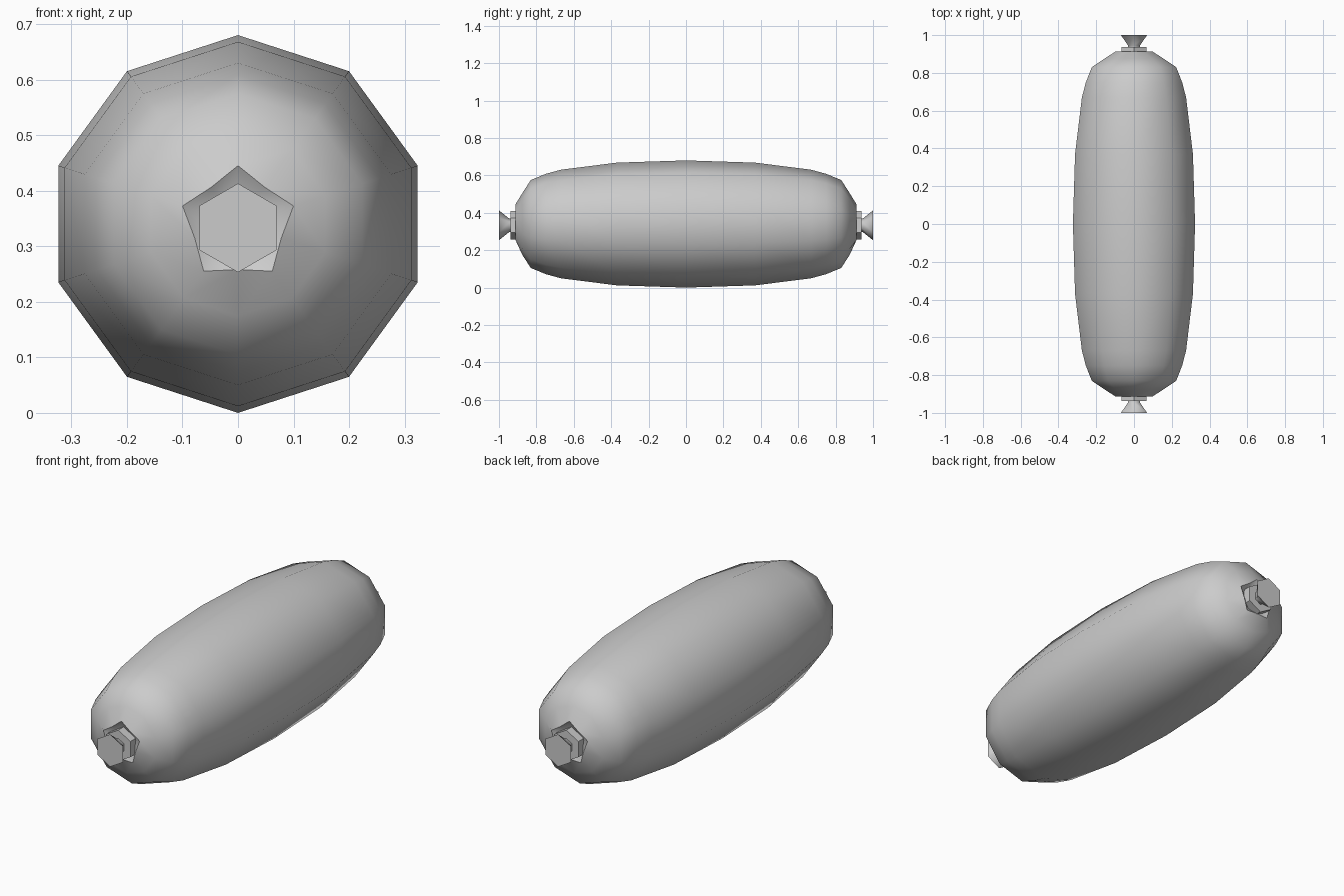
import bpy, bmesh, math

old = bpy.data.objects.get("Cube")
if old:
    bpy.data.objects.remove(old)

grey = bpy.data.materials.new("casing grey")
grey.use_nodes = True
COLOR = (0.6, 0.6, 0.6, 1)
grey.diffuse_color = COLOR
grey.node_tree.nodes["Principled BSDF"].inputs["Base Color"].default_value = COLOR


def loft(name, rings, sides, centre_z, sharp_angle):
    """Rings are (y, radius, pucker); pucker pulls every other corner inward."""
    bm = bmesh.new()
    loops = []
    for y, radius, pucker in rings:
        loop = []
        for i in range(sides):
            a = 2 * math.pi * i / sides
            r = radius * (1 - pucker * (i % 2))
            loop.append(bm.verts.new((r * math.sin(a), y, centre_z + r * math.cos(a))))
        loops.append(loop)
    for a, b in zip(loops, loops[1:]):
        for i in range(sides):
            j = (i + 1) % sides
            bm.faces.new((a[i], a[j], b[j], b[i]))
    bm.faces.new(loops[0])
    bm.faces.new(loops[-1])
    bmesh.ops.recalc_face_normals(bm, faces=bm.faces)
    mesh = bpy.data.meshes.new(name)
    bm.to_mesh(mesh)
    bm.free()
    mesh.materials.append(grey)
    obj = bpy.data.objects.new(name, mesh)
    bpy.context.collection.objects.link(obj)
    bpy.ops.object.select_all(action="DESELECT")
    obj.select_set(True)
    bpy.context.view_layer.objects.active = obj
    bpy.ops.object.shade_smooth_by_angle(angle=math.radians(sharp_angle))
    return obj


# Plump ten-sided body with gathered, puckered ends
half = [(0.37, 0.328, 0), (0.67, 0.29, 0), (0.75, 0.268, 0),
        (0.83, 0.235, 0), (0.875, 0.165, 0), (0.912, 0.105, 0.22), (0.885, 0.05, 0)]
front_half = [(-y, r, p) for y, r, p in reversed(half)]
loft("casing_body", front_half + [(0, 0.34, 0)] + half, 10, 0.34, 60)

# Tied knots: a collar and a flared tail at each end
for label, s in (("front", -1), ("back", 1)):
    loft(label + "_collar", [(s * 0.88, 0.077, 0), (s * 0.937, 0.077, 0)], 6, 0.333, 40)
    loft(label + "_tail", [(s * 0.93, 0.036, 0), (s * 0.945, 0.036, 0),
                           (s * 1.0, 0.08, 0)], 6, 0.333, 70)
